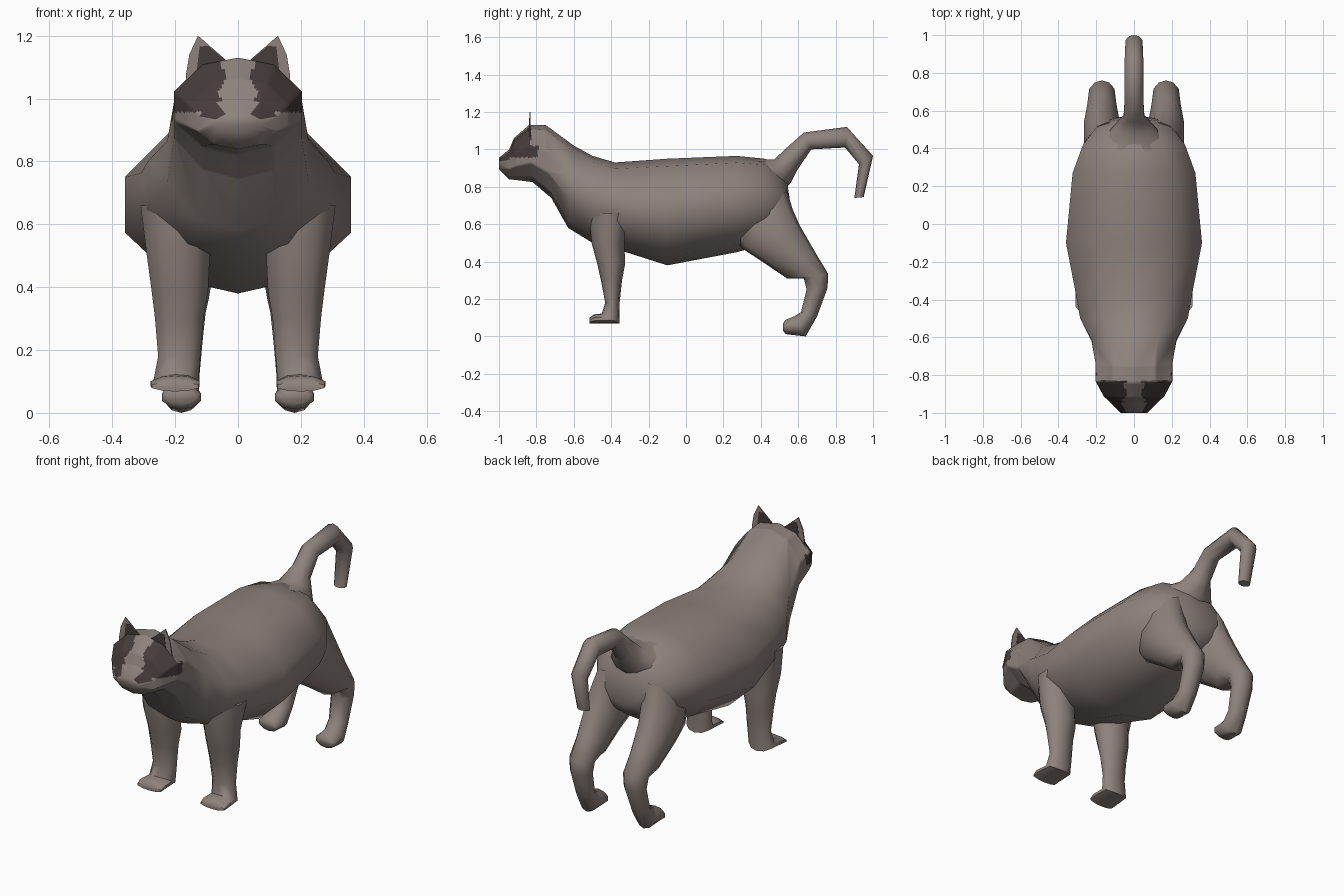
import bpy, bmesh, math
from mathutils import Vector

if "Cube" in bpy.data.objects:
    bpy.data.objects.remove(bpy.data.objects["Cube"])


def material(name, rgb):
    m = bpy.data.materials.new(name)
    m.diffuse_color = (*rgb, 1)
    m.use_nodes = True
    m.node_tree.nodes["Principled BSDF"].inputs["Base Color"].default_value = m.diffuse_color
    return m


fur = material("grey_brown_fur", (0.27, 0.225, 0.205))
dark = material("dark_fur", (0.06, 0.045, 0.043))

# Half cross-section: (side factor, height factor) from top to bottom
HALF = [(0, 1), (.56, .93), (1, .65), (1, .34), (.56, .08), (0, 0)]
RING = HALF + [(-s, h) for s, h in HALF[-2:0:-1]]


def finish(bm, name, mats, mirror=False):
    bmesh.ops.recalc_face_normals(bm, faces=bm.faces)
    me = bpy.data.meshes.new(name)
    bm.to_mesh(me)
    bm.free()
    for m in mats:
        me.materials.append(m)
    ob = bpy.data.objects.new(name, me)
    bpy.context.collection.objects.link(ob)
    bpy.ops.object.select_all(action='DESELECT')
    ob.select_set(True)
    bpy.context.view_layer.objects.active = ob
    bpy.ops.object.shade_smooth_by_angle(angle=math.radians(60))
    if mirror:
        ob.modifiers.new("Mirror", 'MIRROR')
    return ob


def loft(sections):
    """Sections: (top y, top z, bottom y, bottom z, centre x, half width)."""
    bm = bmesh.new()
    rings = []
    for ty, tz, by, bz, cx, w in sections:
        rings.append([bm.verts.new((cx + s * w, by + (ty - by) * h, bz + (tz - bz) * h))
                      for s, h in RING])
    n = len(RING)
    for a, b in zip(rings, rings[1:]):
        for i in range(n):
            bm.faces.new((a[i], a[(i + 1) % n], b[(i + 1) % n], b[i]))
    bm.faces.new(rings[0])
    bm.faces.new(rings[-1])
    return bm


def plate(name, pts, y, thick, mat):
    """Thin upright plate facing forward, mirrored to both sides."""
    bm = bmesh.new()
    f = bm.faces.new([bm.verts.new((x, y - thick / 2, z)) for x, z in pts])
    ext = bmesh.ops.extrude_face_region(bm, geom=[f])
    verts = [v for v in ext['geom'] if isinstance(v, bmesh.types.BMVert)]
    bmesh.ops.translate(bm, verts=verts, vec=Vector((0, thick, 0)))
    return finish(bm, name, [mat], mirror=True)


# Inner edge of the eye patch: (height, distance from the middle)
PATCH = [(.96, .055), (.99, .045), (1.02, .067), (1.05, .042), (1.08, .038), (1.11, .06), (1.14, .04)]


def in_patch(c):
    if not .957 < c.z < 1.125 or c.y > (-.79 if c.z < 1.02 else -.83):
        return False
    for (z0, x0), (z1, x1) in zip(PATCH, PATCH[1:]):
        if z0 - .004 <= c.z <= z1:
            return abs(c.x) > x0 + (x1 - x0) * (c.z - z0) / (z1 - z0)
    return False


# Head, neck and torso in one loft, with the eye patches on a finer face mesh
bm = loft([
    (-1.0, .955, -1.0, .895, 0, .07),
    (-.945, 1.0, -.945, .84, 0, .125),
    (-.92, 1.06, -.90, .835, 0, .16),
    (-.84, 1.13, -.82, .825, 0, .203),
    (-.75, 1.13, -.72, .74, 0, .203),
    (-.60, 1.02, -.63, .58, 0, .225),
    (-.50, .965, -.50, .50, 0, .285),
    (-.38, .93, -.32, .45, 0, .31),
    (-.10, .95, -.10, .38, 0, .36),
    (.27, .965, .27, .45, 0, .325),
    (.42, .95, .42, .49, 0, .27),
    (.50, .88, .53, .56, 0, .20),
    (.54, .83, .57, .63, 0, .11),
])
face_edges = {e for f in bm.faces if -.97 < f.calc_center_median().y < -.75 for e in f.edges}
bmesh.ops.subdivide_edges(bm, edges=list(face_edges), cuts=9, use_grid_fill=True)
for f in bm.faces:
    f.material_index = int(in_patch(f.calc_center_median()))
finish(bm, "body_and_head", [fur, dark])

# Ears: thin upright plates with dark inner plates
plate("ears", [(.165, 1.0), (.165, 1.08), (.155, 1.14), (.127, 1.2), (.035, 1.12), (.05, 1.0)],
      -.835, .006, fur)
plate("inner_ears", [(.13, 1.06), (.13, 1.1), (.122, 1.165), (.095, 1.168), (.037, 1.12), (.04, 1.06)],
      -.835, .009, dark)

# Front legs with flat paws
finish(loft([
    (-.52, .66, -.28, .66, .19, .12),
    (-.505, .50, -.33, .50, .19, .10),
    (-.475, .39, -.325, .39, .185, .09),
    (-.455, .30, -.342, .30, .187, .077),
    (-.432, .18, -.355, .18, .187, .067),
    (-.45, .122, -.355, .068, .197, .072),
    (-.49, .118, -.48, .068, .20, .078),
    (-.517, .10, -.517, .068, .20, .074),
]), "front_legs", [fur], mirror=True)

# Hind legs: thigh, hock and paw
finish(loft([
    (.24, .56, .54, .78, .14, .10),
    (.30, .47, .57, .68, .16, .105),
    (.40, .405, .61, .59, .17, .095),
    (.54, .31, .685, .46, .17, .077),
    (.63, .31, .76, .335, .17, .067),
    (.645, .25, .757, .26, .17, .06),
    (.615, .13, .70, .105, .175, .052),
    (.58, .108, .64, .0, .18, .056),
    (.535, .09, .535, .012, .18, .062),
    (.518, .07, .518, .03, .18, .045),
]), "hind_legs", [fur], mirror=True)

# Tail: rises from a flared root, then hooks down
finish(loft([
    (.38, .95, .50, .76, 0, .16),
    (.47, .945, .56, .82, 0, .10),
    (.54, 1.01, .595, .89, 0, .055),
    (.63, 1.09, .67, 1.0, 0, .05),
    (.86, 1.12, .85, 1.01, 0, .05),
    (1.0, .965, .925, .92, 0, .045),
    (.95, .745, .90, .74, 0, .035),
]), "tail", [fur])
